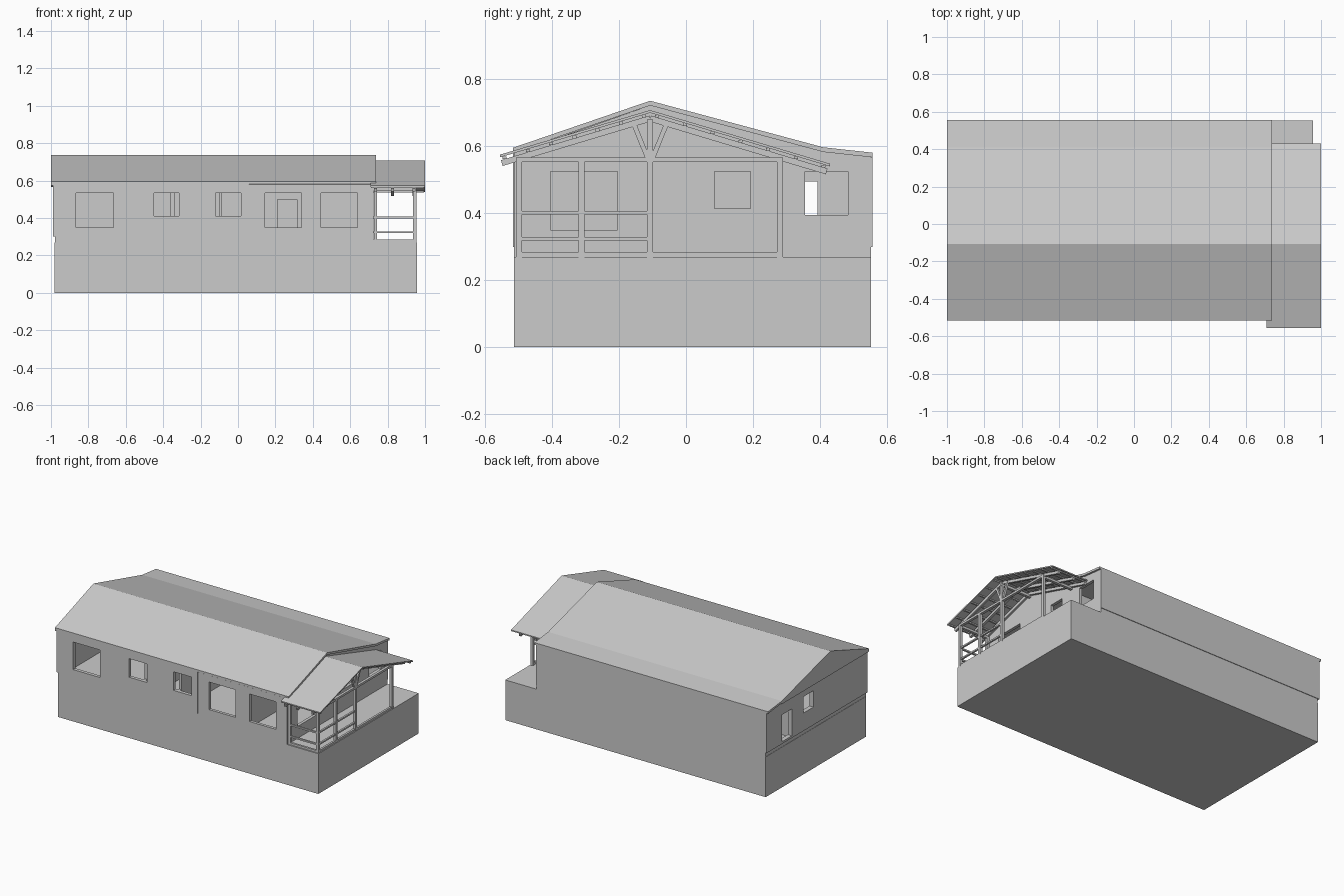
import bpy, bmesh
from mathutils import Vector, Matrix

if "Cube" in bpy.data.objects:
    bpy.data.objects.remove(bpy.data.objects["Cube"])

grey = bpy.data.materials.new("light_grey")
grey.diffuse_color = (0.6, 0.6, 0.6, 1)
grey.use_nodes = True
grey.node_tree.nodes["Principled BSDF"].inputs["Base Color"].default_value = grey.diffuse_color


def finish(name, bm):
    bmesh.ops.recalc_face_normals(bm, faces=bm.faces)
    me = bpy.data.meshes.new(name)
    bm.to_mesh(me)
    bm.free()
    ob = bpy.data.objects.new(name, me)
    bpy.context.collection.objects.link(ob)
    me.materials.append(grey)
    return ob


def box(name, x0, x1, y0, y1, z0, z1):
    bm = bmesh.new()
    m = Matrix.Translation(((x0 + x1) / 2, (y0 + y1) / 2, (z0 + z1) / 2)) @ \
        Matrix.Diagonal((x1 - x0, y1 - y0, z1 - z0, 1))
    bmesh.ops.create_cube(bm, size=1, matrix=m)
    return finish(name, bm)


def bar(name, p, q, w, h):
    """Square timber from p to q, w wide and h deep."""
    p, q = Vector(p), Vector(q)
    d = q - p
    m = Matrix.Translation((p + q) / 2) @ d.to_track_quat('X', 'Z').to_matrix().to_4x4() @ \
        Matrix.Diagonal((d.length, w, h, 1))
    bm = bmesh.new()
    bmesh.ops.create_cube(bm, size=1, matrix=m)
    return finish(name, bm)


def prism(name, pts, x0, x1):
    """Side profile (y, z) drawn out along x."""
    bm = bmesh.new()
    f = bm.faces.new([bm.verts.new((x0, y, z)) for y, z in pts])
    r = bmesh.ops.extrude_face_region(bm, geom=[f])
    bmesh.ops.translate(bm, vec=(x1 - x0, 0, 0),
                        verts=[v for v in r['geom'] if isinstance(v, bmesh.types.BMVert)])
    return finish(name, bm)


def sheet(name, top, t, x0, x1):
    return prism(name, top + [(y, z - t) for y, z in reversed(top)], x0, x1)


def cut(ob, *dims):
    c = box("cutter", *dims)
    c.hide_render = True
    md = ob.modifiers.new("cut", 'BOOLEAN')
    md.operation, md.solver, md.object = 'DIFFERENCE', 'EXACT', c
    bpy.context.view_layer.objects.active = ob
    bpy.ops.object.modifier_apply(modifier=md.name)
    bpy.data.objects.remove(c)


# base and porch floor
box("base", -0.98, 0.957, -0.513, 0.553, 0, 0.27)

# house walls with gables
RY = -0.107
walls = prism("walls", [(-0.513, 0.27), (0.553, 0.27), (0.553, 0.568), (0.41, 0.583),
                        (RY, 0.722), (-0.513, 0.58)], -0.978, 0.725)
# rooms and the passage along the back
for a, b in ((-0.96, -0.36), (-0.34, -0.102), (-0.085, 0.39), (0.41, 0.705)):
    cut(walls, a, b, -0.493, 0.23, 0.28, 0.56)
cut(walls, -0.96, 0.705, 0.25, 0.533, 0.28, 0.56)
# inner door
cut(walls, 0.21, 0.315, 0.2, 0.3, 0.28, 0.5)

# thin outer cladding on the upper walls
clad = [box("front_cladding", -0.99, 0.06, -0.516, -0.512, 0.30, 0.585),
        box("back_cladding", -0.99, 0.725, 0.552, 0.557, 0.30, 0.567),
        box("left_cladding", -0.99, -0.977, -0.516, 0.557, 0.30, 0.575)]

# window and door openings
for a, b, z in ((-0.865, -0.665, 0.35), (-0.45, -0.315, 0.41), (-0.12, 0.015, 0.41),
                (0.145, 0.34, 0.35), (0.445, 0.64, 0.35)):
    cut(walls, a, b, -0.6, -0.48, z, 0.535)
    if a < 0.06:
        cut(clad[0], a, b, -0.6, -0.48, z, 0.535)
for a, b, z in ((-0.405, -0.205, 0.35), (0.085, 0.192, 0.415), (0.355, 0.483, 0.395)):
    cut(walls, 0.69, 0.8, a, b, z, 0.525)
for a, b, z0, z1 in ((0.29, 0.392, 0.315, 0.495), (0.06, 0.165, 0.42, 0.53)):
    for ob in (walls, clad[2]):
        cut(ob, -1.1, -0.95, a, b, z0, z1)

# main roof and left gable
main = [(-0.516, 0.596), (RY, 0.736), (0.41, 0.597), (0.557, 0.581)]
sheet("main_roof", main, 0.014, -1.0, 0.738)
prism("left_gable", [(-0.516, 0.575), (0.41, 0.575), (0.41, 0.59), (RY, 0.73),
                     (-0.516, 0.59)], -0.999, -0.97)

# porch roof
sheet("porch_roof", [(-0.556, 0.575), (RY, 0.708), (0.43, 0.548)], 0.008, 0.708, 1.0)
ends = [(-0.55, -0.133), (0.42, -0.158)]
for x in (0.735, 0.825, 0.94):
    for y, dz in ends:
        bar("rafter", (x, RY, 0.683), (x, y, 0.683 + dz), 0.016, 0.018)
for y, dz in ends:
    for i in range(7):
        t = 0.04 + i * 0.157
        yy, zz = RY + (y - RY) * t, 0.696 + dz * t
        bar("purlin", (0.712, yy, zz), (0.995, yy, zz), 0.012, 0.008)

# porch posts and beams
XF = 0.945
for x, y in ((XF, -0.498), (XF, -0.312), (XF, RY), (XF, 0.28), (0.735, -0.498)):
    box("post", x - 0.009, x + 0.009, y - 0.009, y + 0.009, 0.27, 0.558)
box("front_beam", 0.725, 0.954, -0.507, -0.489, 0.545, 0.561)
box("cross_beam", XF - 0.009, XF + 0.009, -0.507, 0.289, 0.553, 0.567)
box("back_beam", 0.725, 0.954, 0.271, 0.289, 0.545, 0.561)
box("middle_beam", 0.725, 0.954, RY - 0.009, RY + 0.009, 0.66, 0.678)

# truss: king post and two struts
box("king_post", XF - 0.008, XF + 0.008, RY - 0.009, RY + 0.009, 0.56, 0.68)
for s in (-1, 1):
    bar("strut", (XF, RY + s * 0.008, 0.566), (XF, RY + s * 0.05, 0.67), 0.014, 0.014)

# sills and railings
box("side_sill", XF - 0.007, XF + 0.007, -0.505, 0.289, 0.27, 0.284)
box("front_sill", 0.725, 0.954, -0.505, -0.491, 0.27, 0.284)
for z in (0.324, 0.402):
    box("side_rail", XF - 0.006, XF + 0.006, -0.5, RY, z - 0.005, z + 0.005)
    box("front_rail", 0.725, 0.954, -0.504, -0.492, z - 0.005, z + 0.005)
